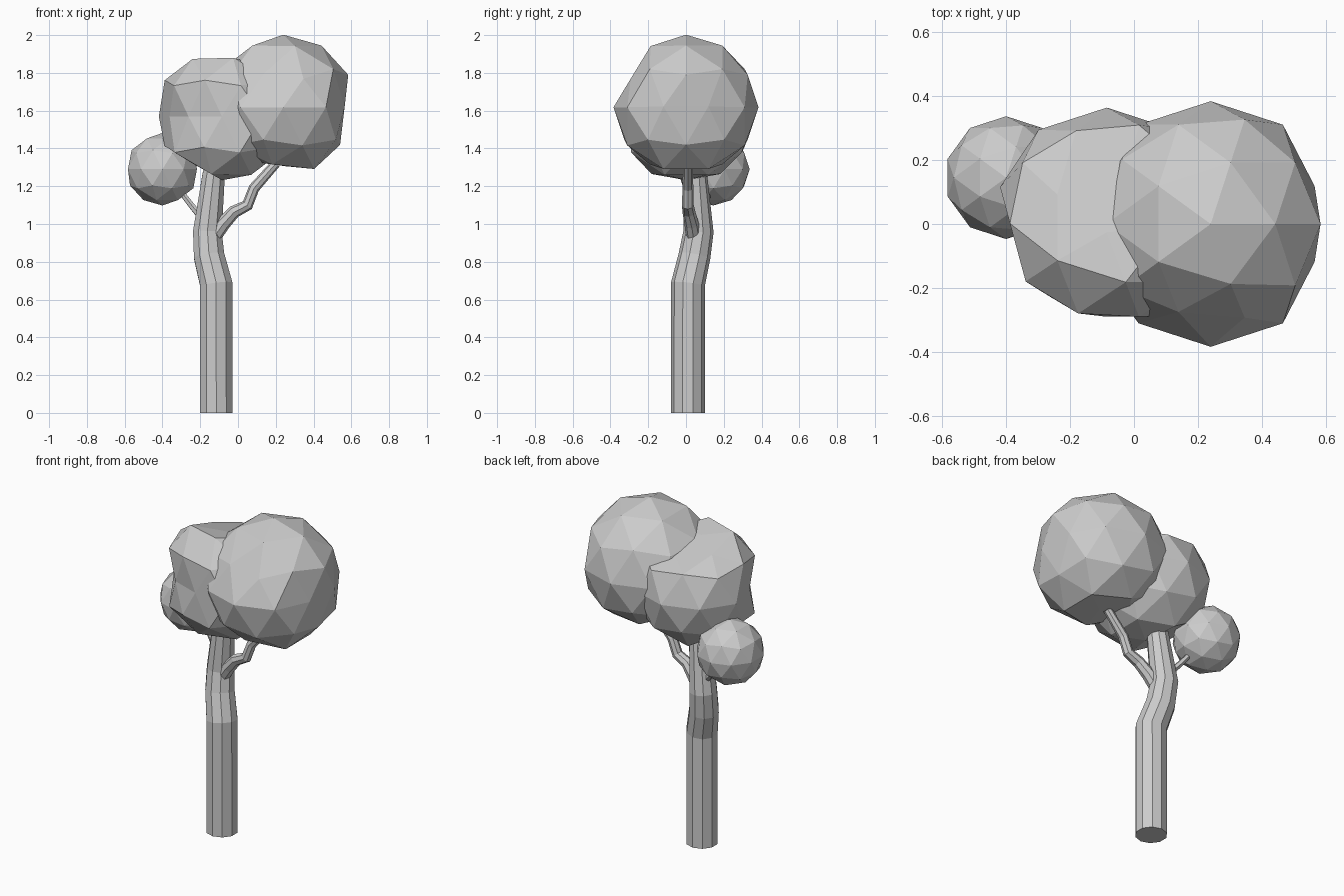
import bpy
import bmesh
import math
from mathutils import Vector

cube = bpy.data.objects.get("Cube")
if cube:
    bpy.data.objects.remove(cube, do_unlink=True)

grey = bpy.data.materials.new("plain_grey")
grey.use_nodes = True
grey.diffuse_color = (0.6, 0.6, 0.6, 1)
grey.node_tree.nodes["Principled BSDF"].inputs["Base Color"].default_value = (0.6, 0.6, 0.6, 1)

UP = Vector((0, 0, 1))


def finish(bm, name):
    bmesh.ops.recalc_face_normals(bm, faces=bm.faces)
    mesh = bpy.data.meshes.new(name)
    bm.to_mesh(mesh)
    bm.free()
    mesh.materials.append(grey)
    obj = bpy.data.objects.new(name, mesh)
    bpy.context.collection.objects.link(obj)


def crown(name, centre, radius, flats=()):
    """Faceted ball; each flat is a (point, outward normal) that presses the surface in."""
    bm = bmesh.new()
    bmesh.ops.create_icosphere(bm, subdivisions=2, radius=radius)
    bmesh.ops.translate(bm, verts=bm.verts, vec=centre)
    for point, normal in flats:
        n = Vector(normal).normalized()
        for v in bm.verts:
            v.co -= n * max(0, (v.co - Vector(point)).dot(n))
    finish(bm, name)


def limb(name, path, sides):
    """Tapered tube through (x, y, z, radius) points, rings tilted without twist."""
    bm = bmesh.new()
    pts = [Vector(p[:3]) for p in path]
    rings = []
    for i, p in enumerate(pts):
        ahead = pts[min(i + 1, len(pts) - 1)] - p
        behind = p - pts[max(i - 1, 0)]
        turn = UP.rotation_difference(ahead.normalized() + behind.normalized())
        ring = []
        for k in range(sides):
            a = math.pi / 2 + math.tau * k / sides
            ring.append(bm.verts.new(p + turn @ Vector((math.cos(a), math.sin(a), 0)) * path[i][3]))
        rings.append(ring)
    for low, high in zip(rings, rings[1:]):
        for k in range(sides):
            j = (k + 1) % sides
            bm.faces.new((low[k], low[j], high[j], high[k]))
    bm.faces.new(rings[0][::-1])
    bm.faces.new(rings[-1])
    finish(bm, name)


# Trunk and its two branches
limb("trunk", [(-0.115, 0.01, 0, 0.09), (-0.115, 0.01, 0.68, 0.09),
               (-0.153, 0.045, 0.83, 0.085), (-0.162, 0.066, 0.96, 0.08),
               (-0.13, 0.05, 1.25, 0.063), (-0.12, 0.045, 1.32, 0.058)], 10)
limb("left_branch", [(-0.13, 0.04, 0.93, 0.04), (-0.08, 0.03, 1.0, 0.038),
                     (-0.02, 0.015, 1.065, 0.034), (0.05, 0.01, 1.1, 0.031),
                     (0.085, 0.01, 1.19, 0.029), (0.2, 0.01, 1.32, 0.025)], 8)
limb("right_branch", [(-0.17, 0.07, 1.01, 0.022), (-0.24, 0.1, 1.09, 0.018),
                      (-0.34, 0.13, 1.22, 0.015)], 6)

# Foliage crowns
crown("large_crown", (0.24, 0, 1.618), 0.384,
      [((0.4, 0, 1.285), (-0.14, 0, -1)),
       ((0.24, -0.385, 1.618), (0, -1, 0.61)),
       ((0.585, 0, 1.79), (1, 0, -0.12))])
crown("middle_crown", (-0.085, 0, 1.57), 0.364,
      [((0, -0.11, 1.873), (0, 0.3, 1)),
       ((0, 0, 1.23), (0, 0, -1)),
       ((-0.08, 0, 1.23), (-0.49, 0, -0.87)),
       ((0, -0.29, 1.57), (0, -1, 0)),
       ((-0.25, -0.235, 1.57), (-0.51, -0.86, 0)),
       ((-0.42, 0.12, 1.57), (-0.96, -0.26, 0))])
crown("small_crown", (-0.4, 0.145, 1.29), 0.192)
